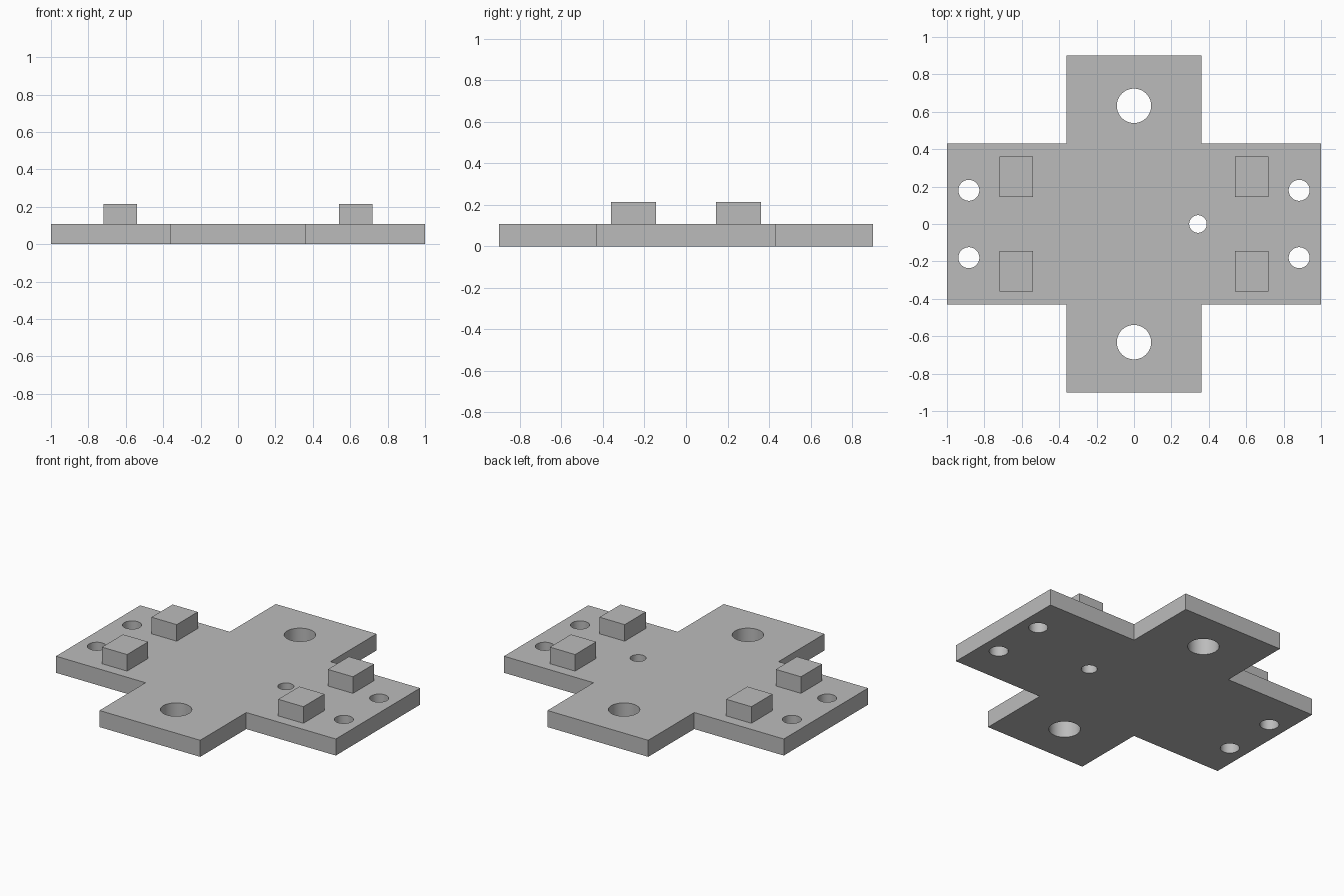
import bpy
import bmesh
import math
from mathutils import Matrix

default = bpy.data.objects.get("Cube")
if default:
    bpy.data.objects.remove(default, do_unlink=True)

THICK = 0.107

grey = bpy.data.materials.new("neutral grey")
grey.use_nodes = True
grey.diffuse_color = (0.5, 0.5, 0.5, 1)
grey.node_tree.nodes["Principled BSDF"].inputs["Base Color"].default_value = (0.5, 0.5, 0.5, 1)


def add_object(name, bm):
    bmesh.ops.recalc_face_normals(bm, faces=bm.faces)
    mesh = bpy.data.meshes.new(name)
    bm.to_mesh(mesh)
    bm.free()
    mesh.materials.append(grey)
    obj = bpy.data.objects.new(name, mesh)
    bpy.context.collection.objects.link(obj)
    return obj


# Cross-shaped base plate, outlined by mirroring one quarter's corners
quarter = [(1, 0.43), (0.36, 0.43), (0.36, 0.9)]
outline = []
for sx, sy in ((1, 1), (-1, 1), (-1, -1), (1, -1)):
    corners = quarter if sx == sy else quarter[::-1]
    outline += [(sx * x, sy * y) for x, y in corners]
bm = bmesh.new()
base = bm.faces.new([bm.verts.new((x, y, 0)) for x, y in outline])
walls = bmesh.ops.extrude_face_region(bm, geom=[base])
top = [v for v in walls["geom"] if isinstance(v, bmesh.types.BMVert)]
bmesh.ops.translate(bm, verts=top, vec=(0, 0, THICK))
plate = add_object("base_plate", bm)

# Round holes: two large, four at the ends and one off-centre pin hole
holes = [(0, s * 0.632, 0.092) for s in (-1, 1)]
holes += [(sx * 0.883, sy * 0.18, 0.056) for sx in (-1, 1) for sy in (-1, 1)]
holes.append((0.342, 0, 0.047))
bm = bmesh.new()
for x, y, radius in holes:
    bmesh.ops.create_cone(bm, cap_ends=True, segments=64, radius1=radius,
                          radius2=radius, depth=THICK * 3,
                          matrix=Matrix.Translation((x, y, THICK / 2)))
cutter = add_object("hole_cutter", bm)
cutter.hide_render = True
cut = plate.modifiers.new("holes", "BOOLEAN")
cut.operation = "DIFFERENCE"
cut.solver = "EXACT"
cut.object = cutter

# Bake the holes into the plate and discard the cutter
bpy.context.view_layer.update()
graph = bpy.context.evaluated_depsgraph_get()
drilled = bpy.data.meshes.new_from_object(plate.evaluated_get(graph))
plate.modifiers.clear()
plate.data = drilled
bpy.data.objects.remove(cutter, do_unlink=True)

# Smooth hole walls with crisp rims
bpy.ops.object.select_all(action="DESELECT")
plate.select_set(True)
bpy.context.view_layer.objects.active = plate
bpy.ops.object.shade_smooth_by_angle(angle=math.radians(30))

# Four raised locating blocks
for sx, side in ((1, "left"), (-1, "right")):
    for sy, end in ((-1, "front"), (1, "back")):
        bm = bmesh.new()
        place = Matrix.Translation((sx * 0.63, sy * 0.253, THICK * 1.5))
        bmesh.ops.create_cube(bm, size=1, matrix=place @ Matrix.Diagonal((0.18, 0.215, THICK, 1)))
        add_object(f"{end}_{side}_block", bm)
